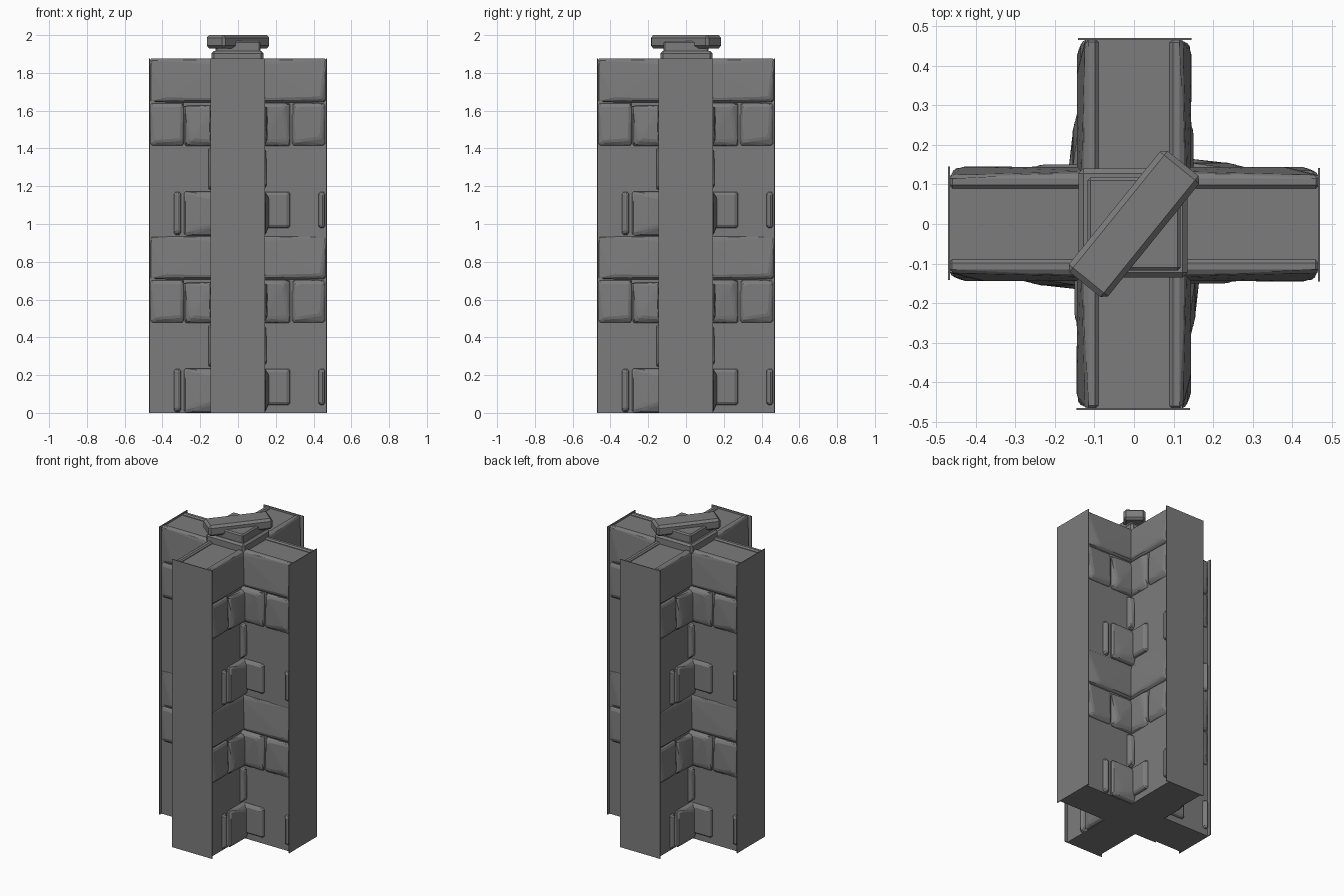
import bpy, bmesh, math
from mathutils import Matrix

cube = bpy.data.objects.get("Cube")
if cube:
    bpy.data.objects.remove(cube)

stone = bpy.data.materials.new("grey stone")
GREY = (0.2, 0.2, 0.2, 1)
stone.use_nodes = True
stone.diffuse_color = GREY
stone.node_tree.nodes["Principled BSDF"].inputs["Base Color"].default_value = GREY

HEIGHT, REACH, WALL, TIER = 1.875, 0.47, 0.122, 0.937


def finish(name, bm, bevel=0.0):
    if bevel:
        bmesh.ops.bevel(bm, geom=bm.edges[:], offset=bevel, segments=1, affect='EDGES')
    bmesh.ops.recalc_face_normals(bm, faces=bm.faces)
    mesh = bpy.data.meshes.new(name)
    bm.to_mesh(mesh)
    bm.free()
    mesh.materials.append(stone)
    obj = bpy.data.objects.new(name, mesh)
    bpy.context.collection.objects.link(obj)
    return obj


def hull(name, points, bevel=0.0):
    bm = bmesh.new()
    bmesh.ops.convex_hull(bm, input=[bm.verts.new(p) for p in points])
    bmesh.ops.dissolve_limit(bm, angle_limit=0.01, verts=bm.verts, edges=bm.edges)
    return finish(name, bm, bevel)


def box(name, x, y, z, bevel=0.0):
    return hull(name, [(a, b, c) for a in x for b in y for c in z], bevel)


def around(obj, tiers=1):
    """Repeat a part on all four sides and on each tier."""
    for tier in range(tiers):
        for quarter in range(4):
            if tier == quarter == 0:
                continue
            copy = obj.copy()
            copy.matrix_world = (Matrix.Rotation(quarter * math.pi / 2, 4, 'Z')
                                 @ Matrix.Translation((0, 0, tier * TIER)))
            bpy.context.collection.objects.link(copy)


def brick(name, x, z, out, face, bevel=0.008):
    """Rough brick on the front wall; face lists its outer corners as (x, z, depth offset)."""
    root = [(a, -0.09, c) for a in x for c in z]
    mid = [(a, -out + 0.022, c) for a in x for c in z]
    front = [(a, -out + d, c) for a, c, d in face]
    around(hull(name, root + mid + front, bevel), 2)


# Cross-shaped core
bm = bmesh.new()
outer = REACH - 0.004
corner = [(outer, -WALL), (outer, WALL), (WALL, WALL)]
ring = []
for quarter in range(4):
    c, s = round(math.cos(quarter * math.pi / 2)), round(math.sin(quarter * math.pi / 2))
    ring += [bm.verts.new((x * c - y * s, x * s + y * c, 0)) for x, y in corner]
base = bm.faces.new(ring)
top = bmesh.ops.extrude_face_region(bm, geom=[base])
bmesh.ops.translate(bm, vec=(0, 0, HEIGHT - 0.012),
                    verts=[v for v in top["geom"] if isinstance(v, bmesh.types.BMVert)])
finish("cross_core", bm)

# Flat end plates of the four arms
around(box("end_plate", (-0.145, 0.142), (-REACH, -REACH + 0.005), (0, HEIGHT)))

# Long bands at the top of each tier
brick("band_left", (-0.468, -0.08), (0.705, 0.938), 0.145,
      [(-0.45, 0.92, 0.02), (-0.1, 0.915, 0.012), (-0.1, 0.72, 0), (-0.38, 0.725, 0)])
brick("band_right", (0.08, 0.466), (0.705, 0.938), 0.145,
      [(0.1, 0.915, 0.012), (0.445, 0.92, 0.02), (0.44, 0.73, 0), (0.1, 0.72, 0)])

# Paired bricks below the bands
brick("outer_brick_left", (-0.468, -0.285), (0.475, 0.705), 0.145,
      [(-0.455, 0.69, 0.01), (-0.295, 0.69, 0.01), (-0.3, 0.51, 0), (-0.43, 0.5, 0)])
brick("inner_brick_left", (-0.28, -0.1), (0.475, 0.69), 0.155,
      [(-0.21, 0.68, 0.01), (-0.12, 0.68, 0), (-0.12, 0.5, 0), (-0.25, 0.51, 0)])
brick("inner_brick_right", (0.1, 0.277), (0.475, 0.705), 0.15,
      [(0.12, 0.69, 0), (0.24, 0.69, 0), (0.265, 0.51, 0.01), (0.12, 0.5, 0)])
brick("outer_brick_right", (0.285, 0.465), (0.475, 0.705), 0.145,
      [(0.31, 0.69, 0), (0.45, 0.69, 0.01), (0.44, 0.52, 0), (0.3, 0.5, 0)])

# Low bricks at the foot of each tier
brick("corner_lump", (-0.285, -0.1), (0.002, 0.235), 0.165,
      [(-0.22, 0.22, 0.015), (-0.14, 0.2, 0), (-0.14, 0.05, 0), (-0.23, 0.04, 0.01)])
brick("narrow_brick", (-0.342, -0.3), (0.002, 0.235), 0.142,
      [(-0.33, 0.22, 0), (-0.31, 0.22, 0), (-0.31, 0.02, 0), (-0.33, 0.02, 0)])
brick("flat_brick", (0.1, 0.277), (0.04, 0.235), 0.145,
      [(0.12, 0.225, 0), (0.265, 0.225, 0), (0.265, 0.05, 0), (0.12, 0.05, 0)])
brick("edge_brick", (0.425, 0.462), (0.04, 0.235), 0.142,
      [(0.435, 0.225, 0), (0.455, 0.225, 0), (0.455, 0.05, 0), (0.435, 0.05, 0)])

# Thin corner strip between the bricks
brick("corner_strip", (-0.155, -0.1), (0.245, 0.465), 0.15,
      [(-0.15, 0.45, 0.01), (-0.12, 0.45, 0), (-0.12, 0.26, 0), (-0.145, 0.26, 0)], 0.004)

# Top ornament: base slab, raised slab and diagonal bar
box("cap_base", (-0.14, 0.135), (-0.135, 0.14), (1.85, 1.915), 0.012)
box("cap_slab", (-0.118, 0.118), (-0.118, 0.118), (1.9, 1.968), 0.008)
bar = box("cap_bar", (-0.197, 0.197), (-0.064, 0.064), (1.93, 2.0), 0.014)
bar.rotation_euler.z = math.radians(51)
